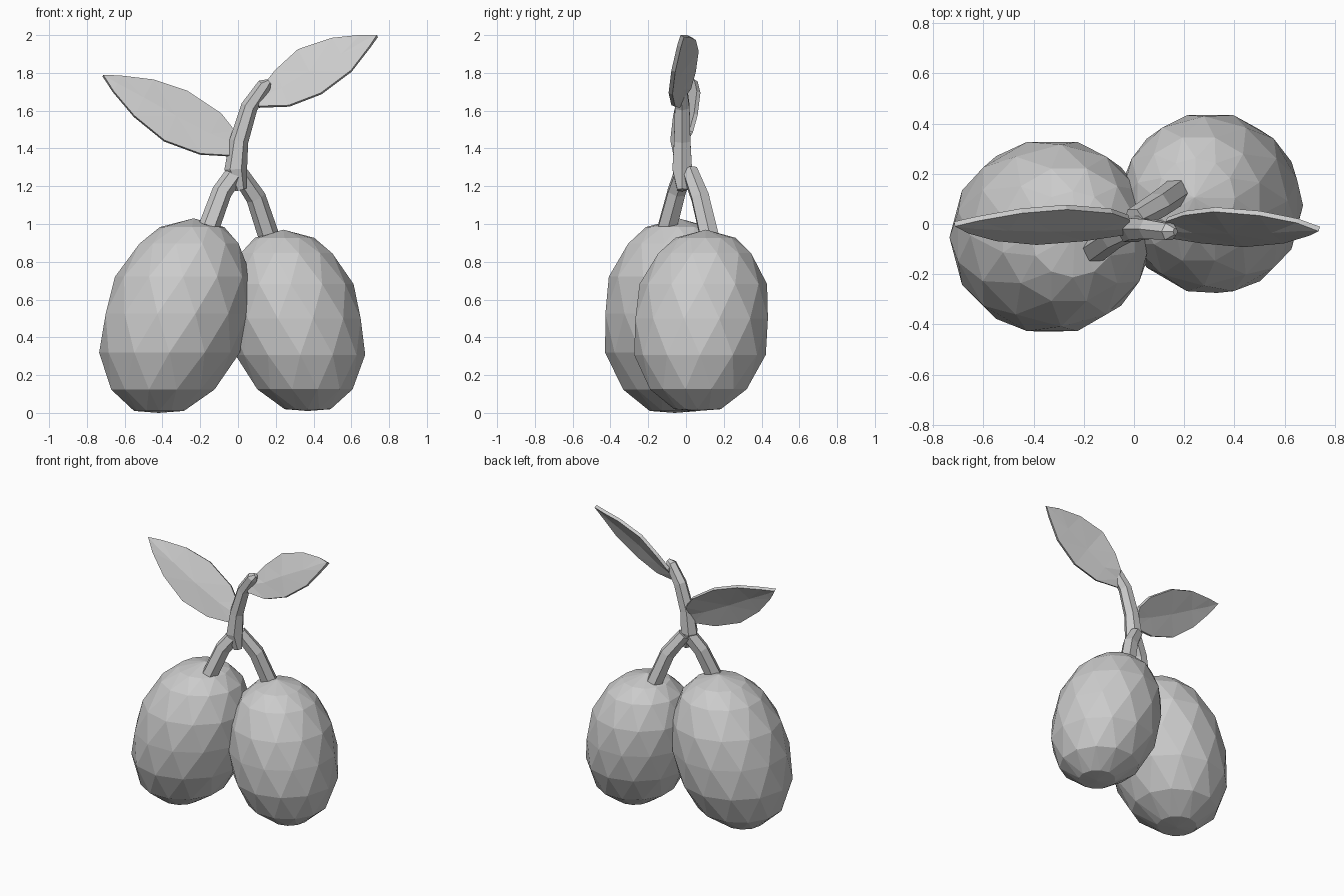
import bpy, bmesh
from math import cos, sin, pi
from mathutils import Vector

if "Cube" in bpy.data.objects:
    bpy.data.objects.remove(bpy.data.objects["Cube"])


def make(name, bm):
    bmesh.ops.recalc_face_normals(bm, faces=bm.faces)
    me = bpy.data.meshes.new(name)
    bm.to_mesh(me)
    bm.free()
    ob = bpy.data.objects.new(name, me)
    bpy.context.collection.objects.link(ob)
    return ob


# Faceted oval: staggered rings (height, radius) along a leaning centre line
PROFILE = [(0.955, 0.44), (0.87, 0.70), (0.70, 0.93), (0.51, 1.0),
           (0.31, 0.96), (0.12, 0.73), (0.01, 0.34)]


def fruit(name, bottom, top, rx, ry, sides=12):
    bm = bmesh.new()
    bottom, top = Vector(bottom), Vector(top)
    rings = []
    for i, (h, r) in enumerate(PROFILE):
        c = bottom.lerp(top, h)
        angles = [(k + 0.5 * (i % 2)) * 2 * pi / sides for k in range(sides)]
        rings.append([bm.verts.new(c + Vector((rx * r * cos(t), ry * r * sin(t), 0))) for t in angles])
    for i, (p, q) in enumerate(zip(rings, rings[1:])):
        if i % 2:
            p, q = q, p
        for k in range(sides):
            n = (k + 1) % sides
            bm.faces.new((p[k], p[n], q[k]))
            bm.faces.new((p[n], q[n], q[k]))
    for ring, pole in ((rings[0], top), (rings[-1], bottom)):
        v = bm.verts.new(pole)
        for k in range(sides):
            bm.faces.new((v, ring[k], ring[(k + 1) % sides]))
    return make(name, bm)


# Six-sided tapered tube along a path
def tube(name, pts, radii, sides=6):
    bm = bmesh.new()
    pts = [Vector(p) for p in pts]
    rings = []
    for i, (p, r) in enumerate(zip(pts, radii)):
        t = (pts[min(i + 1, len(pts) - 1)] - pts[max(i - 1, 0)]).normalized()
        u = t.cross(Vector((0, 1, 0))).normalized()
        w = t.cross(u)
        rings.append([bm.verts.new(p + r * (cos(k * 2 * pi / sides) * u + sin(k * 2 * pi / sides) * w))
                      for k in range(sides)])
    for r0, r1 in zip(rings, rings[1:]):
        for k in range(sides):
            n = (k + 1) % sides
            bm.faces.new((r0[k], r0[n], r1[n], r1[k]))
    bm.faces.new(rings[0])
    bm.faces.new(rings[-1])
    return make(name, bm)


# Thin leaf: rows of upper and lower edge points (x, z), leaning back at the top
def leaf(name, rows, lean, tip, y0):
    bm = bmesh.new()
    strips = []
    for (xu, zu, xl, zl), d in zip(rows, lean):
        strips.append([bm.verts.new((xu, y0 + d, zu)),
                       bm.verts.new(((xu + xl) / 2, y0 - 0.25 * d, (zu + zl) / 2)),
                       bm.verts.new((xl, y0 - d, zl))])
    for s, t in zip(strips, strips[1:]):
        for k in range(2):
            bm.faces.new((s[k], s[k + 1], t[k + 1], t[k]))
    end = bm.verts.new(tip)
    for k in range(2):
        bm.faces.new((strips[-1][k], strips[-1][k + 1], end))
    bmesh.ops.triangulate(bm, faces=bm.faces)
    ob = make(name, bm)
    mod = ob.modifiers.new("thickness", 'SOLIDIFY')
    mod.thickness = 0.022
    mod.offset = 0
    return ob


# Fruits
fruit("left_fruit", (-0.42, -0.06, 0.0), (-0.235, -0.04, 1.03), 0.388, 0.39)
fruit("right_fruit", (0.37, 0.06, 0.01), (0.24, 0.105, 0.97), 0.358, 0.363)

# Stems
tube("main_stem", [(0.015, -0.02, 1.18), (-0.012, -0.02, 1.29), (0.005, -0.02, 1.44),
                   (0.06, -0.02, 1.62), (0.14, -0.03, 1.735), (0.165, -0.03, 1.755)],
     [0.03, 0.06, 0.05, 0.045, 0.038, 0.015])
tube("left_stem", [(0.0, -0.01, 1.29), (-0.085, -0.05, 1.17), (-0.155, -0.1, 0.98)],
     [0.05, 0.053, 0.056])
tube("right_stem", [(0.0, 0.02, 1.28), (0.095, 0.075, 1.14), (0.165, 0.125, 0.93)],
     [0.045, 0.053, 0.056])

# Leaves
lean = [0.03, 0.055, 0.07, 0.055, 0.025]
leaf("left_leaf", [(-0.02, 1.49, -0.03, 1.36), (-0.09, 1.58, -0.2, 1.37), (-0.27, 1.70, -0.39, 1.44),
                   (-0.45, 1.76, -0.55, 1.57), (-0.62, 1.78, -0.66, 1.70)],
     lean, (-0.715, 0, 1.785), -0.003)
leaf("right_leaf", [(0.13, 1.72, 0.11, 1.62), (0.20, 1.81, 0.27, 1.625), (0.32, 1.92, 0.44, 1.69),
                    (0.50, 1.98, 0.60, 1.81), (0.65, 1.995, 0.70, 1.94)],
     lean, (0.738, -0.02, 1.995), -0.012)
